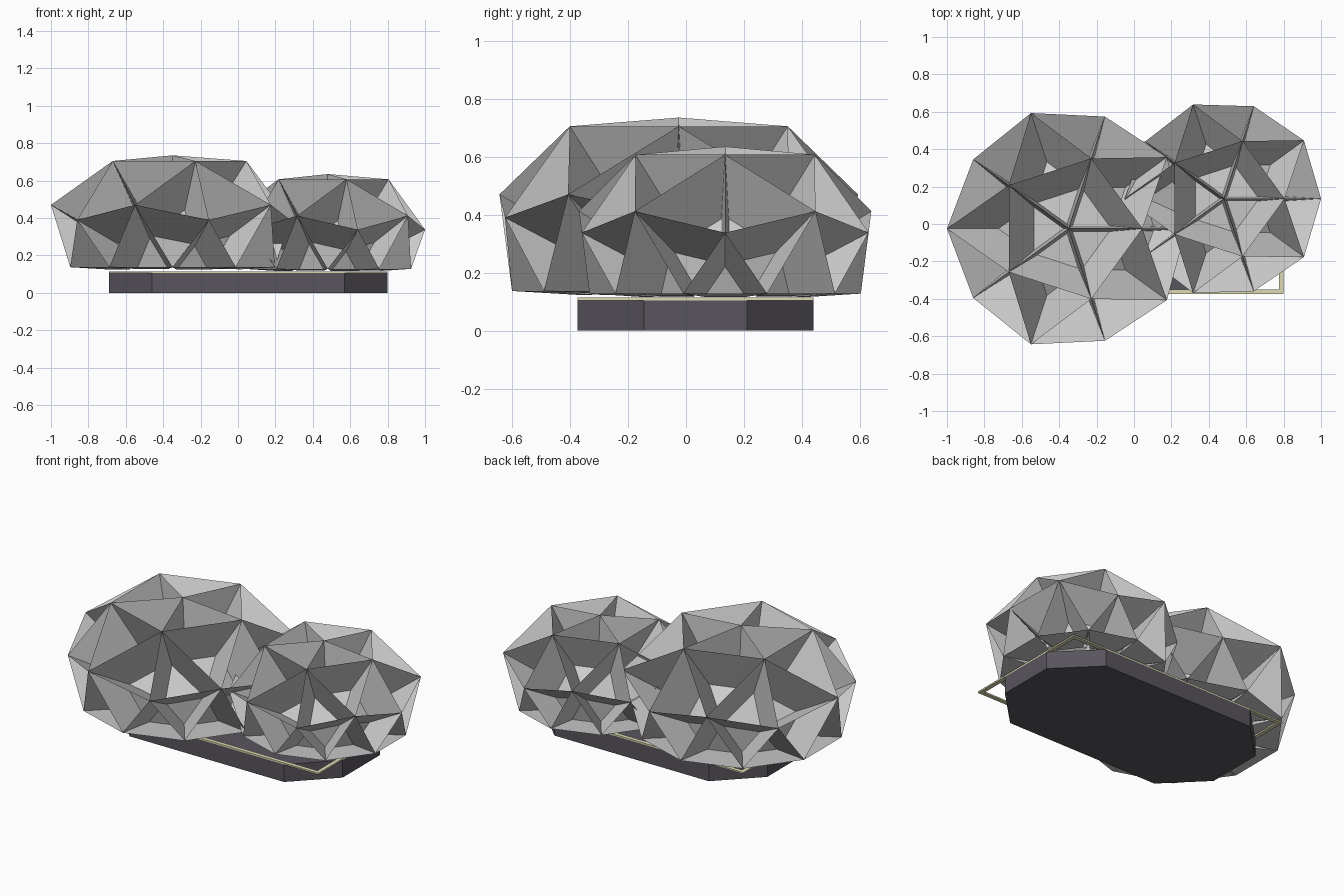
import bpy, bmesh
from math import cos, sin, radians
from mathutils import Vector

if "Cube" in bpy.data.objects:
    bpy.data.objects.remove(bpy.data.objects["Cube"])


def material(name, rgb):
    m = bpy.data.materials.new(name)
    m.diffuse_color = (*rgb, 1)
    m.use_nodes = True
    m.node_tree.nodes["Principled BSDF"].inputs["Base Color"].default_value = m.diffuse_color
    return m


def finish(name, bm, mat=None):
    me = bpy.data.meshes.new(name)
    bm.to_mesh(me)
    bm.free()
    ob = bpy.data.objects.new(name, me)
    bpy.context.collection.objects.link(ob)
    if mat:
        me.materials.append(mat)
    return ob


# Five-fold faceted dome: every triangular cell is an inward-sunk frustum
def dome(name, cx, cy, apex_z, upper, shoulder, belt, foot, sink=0.62, shrink=0.8):
    bm = bmesh.new()
    core = Vector((cx, cy, 0.075))

    def pt(ring, deg):
        r, z = ring
        return Vector((cx + r * cos(radians(deg)), cy + r * sin(radians(deg)), z))

    def cell(a, b, c):
        outer = [a, b, c]
        inner = [core + (p - core) * sink for p in outer]
        mid = sum(inner, Vector()) / 3
        inner = [mid + (p - mid) * shrink for p in inner]
        o = [bm.verts.new(p) for p in outer]
        i = [bm.verts.new(p) for p in inner]
        for k in range(3):
            n = (k + 1) % 3
            bm.faces.new((o[k], o[n], i[n], i[k]))
        bm.faces.new(i)

    apex = Vector((cx, cy, apex_z))
    for k in range(5):
        t = 72 * k
        u0, u1 = pt(upper, t), pt(upper, t + 72)
        s0, s1 = pt(shoulder, t - 36), pt(shoulder, t + 36)
        b0, b1 = pt(belt, t), pt(belt, t + 72)
        fa, fb, fc = (pt(foot, t + d) for d in (-18, 18, 54))
        cell(apex, u0, u1)
        cell(u0, s1, u1)
        cell(u0, b0, s1)
        cell(u1, s1, b1)
        cell(b0, fb, s1)
        cell(s1, fc, b1)
        cell(b0, fa, fb)
        cell(s1, fb, fc)
    bmesh.ops.remove_doubles(bm, verts=bm.verts[:], dist=1e-4)
    return finish(name, bm)


dome("large_dome", -0.35, -0.025, 0.735,
     (0.395, 0.705), (0.65, 0.47), (0.63, 0.39), (0.575, 0.137))
dome("small_dome", 0.48, 0.135, 0.635,
     (0.325, 0.607), (0.53, 0.412), (0.52, 0.338), (0.468, 0.128))

X0, X1, Y0, Y1 = -0.69, 0.80, -0.375, 0.44

# Octagonal plinth: rectangle with chamfered corners
c = 0.23
outline = [(X0 + c, Y0), (X1 - c, Y0), (X1, Y0 + c), (X1, Y1 - c),
           (X1 - c, Y1), (X0 + c, Y1), (X0, Y1 - c), (X0, Y0 + c)]
bm = bmesh.new()
f = bm.faces.new([bm.verts.new((x, y, 0)) for x, y in outline])
ext = bmesh.ops.extrude_face_region(bm, geom=[f])
bmesh.ops.translate(bm, vec=(0, 0, 0.105),
                    verts=[v for v in ext["geom"] if isinstance(v, bmesh.types.BMVert)])
bmesh.ops.recalc_face_normals(bm, faces=bm.faces[:])
finish("plinth", bm, material("plinth_grey", (0.10, 0.09, 0.11)))

# Thin square-cornered frame on top of the plinth
w = 0.025
bm = bmesh.new()
loops = []
for d, z in ((0, 0.105), (0, 0.114), (w, 0.114), (w, 0.105)):
    loops.append([bm.verts.new(p) for p in (
        (X0 + d, Y0 + d, z), (X1 - d, Y0 + d, z), (X1 - d, Y1 - d, z), (X0 + d, Y1 - d, z))])
for a in range(4):
    for k in range(4):
        A, B, n = loops[a], loops[(a + 1) % 4], (k + 1) % 4
        bm.faces.new((A[k], A[n], B[n], B[k]))
bmesh.ops.recalc_face_normals(bm, faces=bm.faces[:])
finish("trim_frame", bm, material("trim_cream", (0.72, 0.70, 0.45)))
